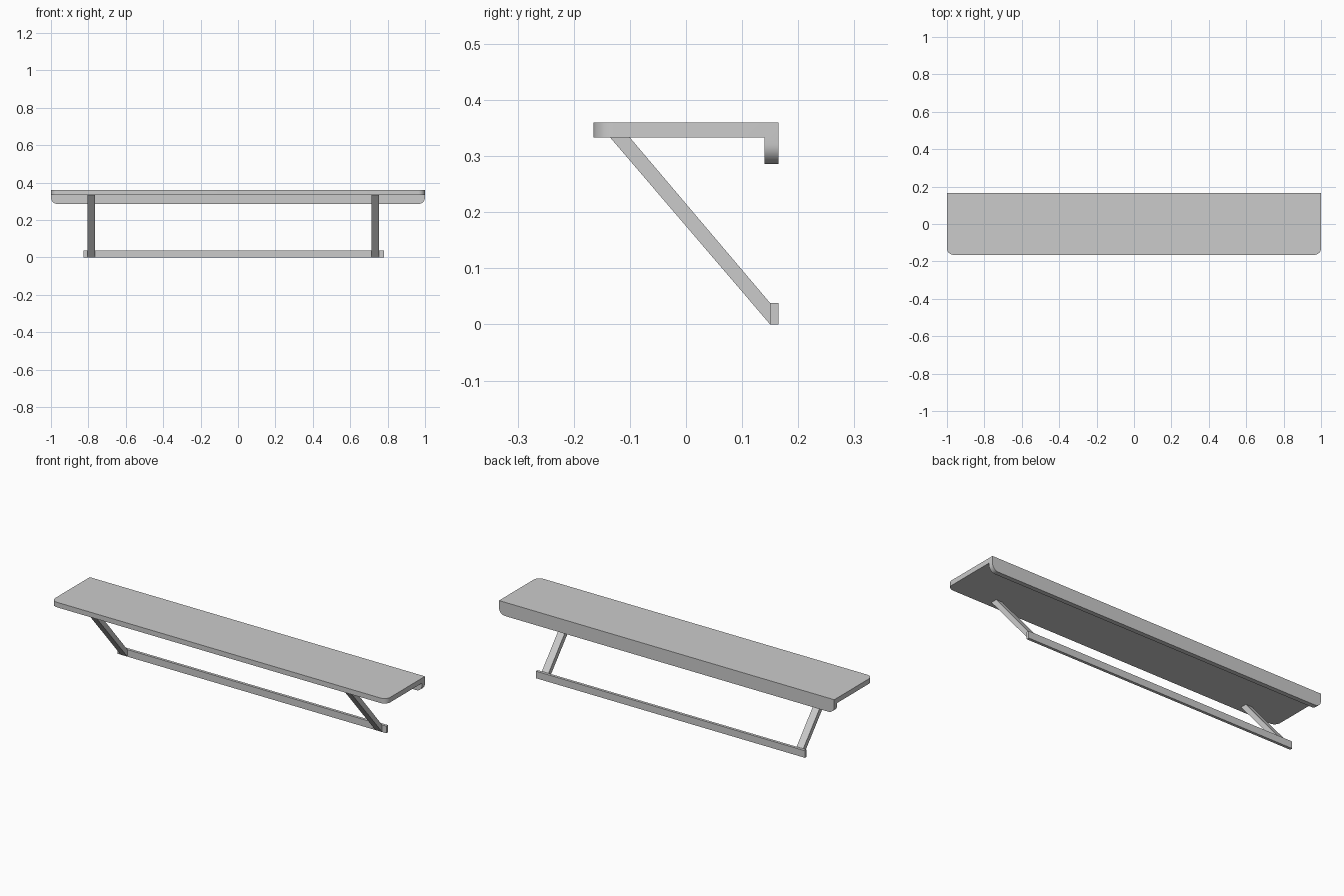
import bpy, bmesh, math

cube = bpy.data.objects.get("Cube")
if cube:
    bpy.data.objects.remove(cube, do_unlink=True)

# One plain grey for every part
GREY = (0.6, 0.6, 0.6, 1)
grey = bpy.data.materials.new("plain grey")
grey.use_nodes = True
grey.diffuse_color = GREY
grey.node_tree.nodes["Principled BSDF"].inputs["Base Color"].default_value = GREY


def extrude_profile(name, profile, x0, x1, rounded=None, radius=0.035):
    """Extrude a (y, z) profile along x; round the edges picked by a rule."""
    bm = bmesh.new()
    face = bm.faces.new([bm.verts.new((x0, y, z)) for y, z in profile])
    new = bmesh.ops.extrude_face_region(bm, geom=[face])["geom"]
    moved = [v for v in new if isinstance(v, bmesh.types.BMVert)]
    bmesh.ops.translate(bm, verts=moved, vec=(x1 - x0, 0, 0))
    bmesh.ops.recalc_face_normals(bm, faces=bm.faces)
    if rounded:
        edges = [e for e in bm.edges if rounded(*e.verts)]
        bmesh.ops.bevel(bm, geom=edges, offset=radius, segments=8,
                        profile=0.5, affect='EDGES')
    mesh = bpy.data.meshes.new(name)
    bm.to_mesh(mesh)
    bm.free()
    mesh.materials.append(grey)
    obj = bpy.data.objects.new(name, mesh)
    bpy.context.collection.objects.link(obj)
    if rounded:
        bpy.ops.object.select_all(action='DESELECT')
        obj.select_set(True)
        bpy.context.view_layer.objects.active = obj
        bpy.ops.object.shade_smooth_by_angle(angle=math.radians(30))
    return obj


FRONT, BACK = -0.165, 0.165
TOP, UNDER, LIP_BOTTOM = 0.36, 0.333, 0.286
RAIL_FRONT, RAIL_TOP = 0.15, 0.038


def shelf_corner(a, b):
    # upright front corners of the board and lower end corners of the lip
    if abs(a.co.x - b.co.x) > 0.01:
        return False
    front = max(a.co.y, b.co.y) < FRONT + 0.001
    lip = max(a.co.z, b.co.z) < LIP_BOTTOM + 0.001
    return front or lip


# Shelf board with a lip turned down along the back
extrude_profile("shelf_with_back_lip",
                [(FRONT, UNDER), (0.14, UNDER), (0.14, LIP_BOTTOM),
                 (BACK, LIP_BOTTOM), (BACK, TOP), (FRONT, TOP)],
                -1, 1, shelf_corner)

# Lower wall rail
extrude_profile("wall_rail",
                [(RAIL_FRONT, 0), (BACK, 0), (BACK, RAIL_TOP), (RAIL_FRONT, RAIL_TOP)],
                -0.825, 0.78)

# Sloping braces from the rail to the underside of the board
for side, x in (("right", -0.785), ("left", 0.735)):
    extrude_profile(f"{side}_brace",
                    [(RAIL_FRONT, 0), (RAIL_FRONT, RAIL_TOP), (-0.1, UNDER), (-0.135, UNDER)],
                    x - 0.02, x + 0.02)
